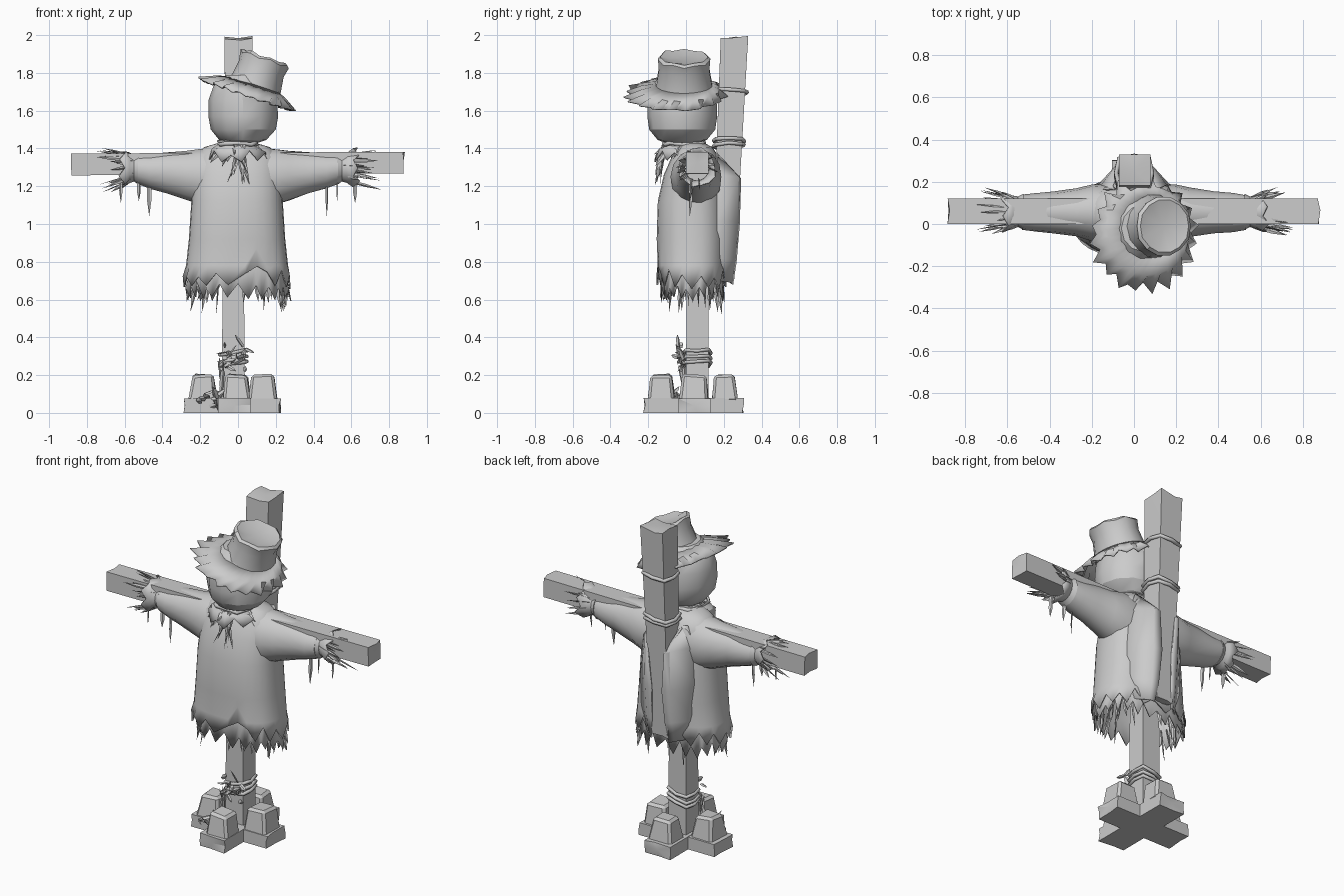
import bpy, bmesh, math, random
from mathutils import Vector, Matrix

if "Cube" in bpy.data.objects:
    bpy.data.objects.remove(bpy.data.objects["Cube"])

random.seed(7)
R = random.uniform

def link(name, data):
    ob = bpy.data.objects.new(name, data)
    bpy.context.collection.objects.link(ob)
    return ob

def finish(name, bm, angle=35, thick=0.0, matrix=None):
    bmesh.ops.recalc_face_normals(bm, faces=bm.faces[:])
    me = bpy.data.meshes.new(name)
    bm.to_mesh(me)
    bm.free()
    if matrix:
        me.transform(matrix)
    me.shade_smooth()
    me.set_sharp_from_angle(angle=math.radians(angle))
    ob = link(name, me)
    if thick:
        ob.modifiers.new("thickness", 'SOLIDIFY').thickness = thick

def loft(name, rings, cap=(True, True), **kw):
    bm = bmesh.new()
    vs = [[bm.verts.new(p) for p in r] for r in rings]
    n = len(rings[0])
    for a, b in zip(vs, vs[1:]):
        for i in range(n):
            j = (i + 1) % n
            bm.faces.new((a[i], a[j], b[j], b[i]))
    for use, r in zip(cap, (vs[0], vs[-1])):
        if use:
            c = bm.verts.new(sum((v.co for v in r), Vector()) / n)
            for i in range(n):
                bm.faces.new((r[i], r[(i + 1) % n], c))
    finish(name, bm, **kw)

def ring(n, c, ra, rb, axis='z', jag=0.0, e=1.0, spread=0.0):
    """Ellipse around the z or x axis; jag moves points alternately along it."""
    out = []
    for i in range(n):
        t = 2 * math.pi * i / n
        k = 1 + R(-spread, spread)
        a = k * ra * math.copysign(abs(math.cos(t)) ** e, math.cos(t))
        b = k * rb * math.copysign(abs(math.sin(t)) ** e, math.sin(t))
        d = jag * (1 if i % 2 else -0.5) * R(0.3, 1)
        out.append(Vector(c) + Vector((a, b, d) if axis == 'z' else (d, a, b)))
    return out

def beam(name, p0, p1, s0, s1, up=(0, 1, 0), rough=0.015):
    """Squared timber with worn, uneven ends."""
    p0, p1 = Vector(p0), Vector(p1)
    d = (p1 - p0).normalized()
    side = d.cross(Vector(up)).normalized()
    v = side.cross(d)
    sq = [(-1, -1), (-.2, -1), (1, -1), (1, .1), (1, 1), (.3, 1), (-1, 1), (-1, -.1)]
    rings = []
    for f, inset in ((0, 1), (.12, 0), (.5, 0), (.88, 0), (1, -1)):
        w, h = (s0[k] + (s1[k] - s0[k]) * f for k in (0, 1))
        rings.append([p0.lerp(p1, f) + side * a * w / 2 + v * b * h / 2 + d * inset * R(0, rough)
                      for a, b in sq])
    loft(name, rings, angle=25)

def spikes(name, items):
    """Thin pointed straws: (start, end, width)."""
    bm = bmesh.new()
    for a, b, w in items:
        a, b = Vector(a), Vector(b)
        d = (b - a).normalized()
        s = d.cross(Vector((R(-1, 1), R(-1, 1), R(-1, 1)))).normalized()
        u = s.cross(d) * 0.35
        r0, r1 = ([bm.verts.new(p + q * w / 2) for q in (s, u, -s, -u)] for p in (a, a.lerp(b, .6)))
        tip = bm.verts.new(b)
        bm.faces.new(r0)
        for i in range(4):
            j = (i + 1) % 4
            bm.faces.new((r0[i], r0[j], r1[j], r1[i]))
            bm.faces.new((r1[i], r1[j], tip))
    finish(name, bm, 20)

def rope(name, c, hx, hy, r=0.011, slope=0.0, n=8):
    cu = bpy.data.curves.new(name, 'CURVE')
    cu.dimensions = '3D'
    cu.bevel_depth, cu.bevel_resolution = r, 1
    sp = cu.splines.new('POLY')
    sp.points.add(n - 1)
    for q, p in zip(sp.points, ring(n, c, hx, hy, e=0.5)):
        q.co = (p.x, p.y, p.z + slope * (p.x - c[0]) + R(-.006, .006), 1)
    sp.use_cyclic_u = True
    link(name, cu)

# Timber frame
beam("lower_post", (-.025, .06, .01), (-.025, .06, 1.35), (.12, .12), (.11, .11))
beam("back_pole", (-.005, .195, .7), (.003, .257, 2.0), (.11, .12), (.15, .145), rough=.03)
beam("cross_arm", (-.885, .06, 1.315), (.885, .06, 1.325), (.115, .12), (.115, .12))
for z, y in ((1.70, .243), (1.44, .228), (1.415, .226)):
    rope("pole_rope", (0, y, z), .085, .08, slope=.12)
for z in (.26, .285, .32):
    rope("post_rope", (-.025, .06, z), .072, .072, .01, slope=.2)

# Crossed foot timbers, each arm weighted by a worn block
beam("foot_across", (-.29, .045, .038), (.23, .045, .038), (.17, .075), (.17, .075), up=(0, 0, 1))
beam("foot_along", (-.02, -.23, .039), (-.02, .31, .039), (.17, .077), (.17, .077), up=(0, 0, 1))
for x, y in ((-.185, .045), (.135, .045), (-.01, -.13), (-.01, .205)):
    bm = bmesh.new()
    bmesh.ops.create_cube(bm, size=1)
    for v in bm.verts:
        k = .15 if v.co.z < 0 else .115
        v.co = Vector((v.co.x * k + x + R(-.008, .008), v.co.y * k + y + R(-.008, .008),
                       .06 if v.co.z < 0 else .207 + R(-.01, .006)))
    bmesh.ops.bevel(bm, geom=bm.edges[:], offset=.014, segments=1, affect='EDGES')
    finish("foot_block", bm, 20)

# Coat body with torn hem, and a longer torn lining beneath
N = 30
body = [(.78, .262, .03, .172), (.92, .247, .03, .178), (1.12, .234, .03, .172), (1.26, .225, .04, .15),
        (1.35, .215, .05, .12), (1.40, .17, .05, .085), (1.425, .085, .03, .06)]
rings = [ring(N, (-.005, y, z), a, b, e=.8) for z, a, y, b in body]
hem = ring(N, (-.007, .03, .69), .278, .178, jag=.07, e=.8)
notch = min(range(N), key=lambda i: (rings[0][i] - Vector((.07, -.14, .78))).length)
hem[notch].z, rings[0][notch].z = .775, .87
loft("coat_body", [hem] + rings, cap=(False, True), thick=-.008)
loft("coat_lining", [ring(44, (0, .035, .63), .265, .165, jag=.075, e=.8, spread=.06),
                     ring(44, (0, .035, .76), .245, .155, e=.8),
                     ring(44, (0, .035, .9), .225, .145, e=.8)], cap=(False, False), thick=-.006, angle=25)
straw = []
for i in range(26):
    t = R(0, 2 * math.pi)
    x, y = math.cos(t), math.sin(t)
    straw.append(((.24 * x, .035 + .15 * y, .72),
                  (.265 * x + R(-.03, .03), .035 + .17 * y, R(.52, .6)), .022))
spikes("hem_straw", straw)

# Coat flaps folded against the pole
for s in (-1, 1):
    bm = bmesh.new()
    rows = []
    for z, xi, yi, xo in ((1.36, .10, .18, .13), (1.24, .055, .292, .17), (1.0, .035, .285, .19),
                          (.8, .045, .268, .19), (.68, .06, .25, .16)):
        rows.append([bm.verts.new(p) for p in ((s * xi, yi, z), (s * .085, yi - .012, z + .01),
                                               (s * xo, .165, z + .02))])
    for a, b in zip(rows, rows[1:]):
        for i in (0, 1):
            bm.faces.new((a[i], a[i + 1], b[i + 1], b[i]))
    finish("coat_back_flap", bm, 30, thick=.008)

# Sleeves, tied cuffs and straw
for s in (-1, 1):
    sec = [(.08, 1.235, .13, .175), (.2, 1.25, .135, .15), (.27, 1.257, .115, .135),
           (.38, 1.272, .1, .11), (.47, 1.278, .092, .092), (.53, 1.29, .083, .08)]
    loft("sleeve", [ring(14, (s * x, .055, z), a, b, 'x', spread=.025) for x, z, a, b in sec])
    sec = [(.525, 1.29, .085, 0, 0), (.55, 1.295, .072, 0, 0), (.575, 1.297, .081, 0, .05),
           (.615, 1.297, .1, .03, .12)]
    loft("cuff", [ring(14, (s * x, .058, z), a, a, 'x', jag=j, spread=sp) for x, z, a, j, sp in sec],
         cap=(True, False), thick=.007)
    straw = [((s * dx, .03, 1.24), (s * dx, .02, dz), .022)
             for dx, dz in ((.47, 1.04), (.525, 1.12), (.62, 1.11))]
    for i in range(26):
        t = R(0, 2 * math.pi)
        y, z, k = math.cos(t), math.sin(t), R(.07, .125)
        straw.append(((s * .56, .058 + .065 * y, 1.3 + .065 * z),
                      (s * R(.63, .76), .058 + k * y, 1.28 + k * z), R(.012, .024)))
    spikes("sleeve_straw", straw)

# Sack head
loft("head", [ring(12, (.02 + x, -.02, z), a, b) for z, x, a, b in
              ((1.40, 0, .075, .08), (1.43, 0, .085, .09), (1.445, .005, .125, .13), (1.50, .008, .172, .175),
               (1.57, .008, .185, .185), (1.66, .005, .18, .182), (1.73, .005, .155, .165),
               (1.79, .02, .1, .11))], angle=30)

# Ragged neckerchief and knot
loft("neckerchief", [ring(18, (-.01, -.01, z), a, b, jag=j, spread=sp) for z, a, b, j, sp in
                     ((1.445, .1, .1, 0, .05), (1.425, .085, .09, 0, 0), (1.395, .125, .125, 0, .05),
                      (1.345, .15, .14, .045, .1))], cap=(False, False), thick=.007, angle=25)
rope("neck_rope", (0, -.01, 1.425), .098, .105, .012, n=12)
straw = [((R(-.03, .04), -.115, 1.42), (R(-.06, .08), R(-.17, -.13), R(1.2, 1.32)), .025) for _ in range(9)]
for _ in range(10):
    t = R(math.pi, 2 * math.pi)
    c, q = math.cos(t), math.sin(t)
    straw.append(((.09 * c, .09 * q, 1.42), (.17 * c, .17 * q, R(1.3, 1.37)), .03))
spikes("knot_tails", straw)

# Tilted hat with drooping torn brim
tilt = Matrix.Translation((.09, -.01, 1.725)) @ Matrix.Rotation(math.radians(19), 4, 'Y')
brim = ring(40, (-.03, -.04, -.055), .265, .27, jag=.012)
for i, p in enumerate(brim):
    k = R(.98, 1.08) if i % 2 else R(.84, .93)
    p.x, p.y = -.03 + (p.x + .03) * k, -.04 + (p.y + .04) * k
loft("hat_brim", [brim, ring(40, (-.015, -.02, -.015), .205, .21, jag=.008), ring(40, (0, 0, .012), .138, .15)],
     cap=(False, False), thick=.008, matrix=tilt, angle=40)
loft("hat_crown", [ring(14, (0, 0, z), a, b, jag=j) for z, a, b, j in
                   ((-.02, .142, .155, 0), (.02, .138, .15, 0), (.1, .126, .137, 0), (.155, .137, .142, .012),
                    (.168, .122, .127, .01), (.155, .07, .075, 0))], matrix=tilt, angle=35)

# Straw tufts around the post and on the foot
straw = [((-.09, -.01, R(.1, .2)), (R(-.11, -.07), R(-.05, 0), R(.2, .32)), .02) for _ in range(7)]
for _ in range(18):
    c = Vector((R(-.09, .05), R(-.05, -.01), R(.23, .36)))
    straw.append((c, c + Vector((R(-.05, .06), R(-.04, .02), R(-.04, .07))), R(.02, .035)))
for _ in range(16):
    c = Vector((R(-.2, -.09), R(-.12, -.03), R(.03, .1)))
    straw.append((c, c + Vector((R(-.06, .06), R(-.06, .04), R(-.01, .06))), R(.025, .04)))
spikes("foot_straw", straw)
